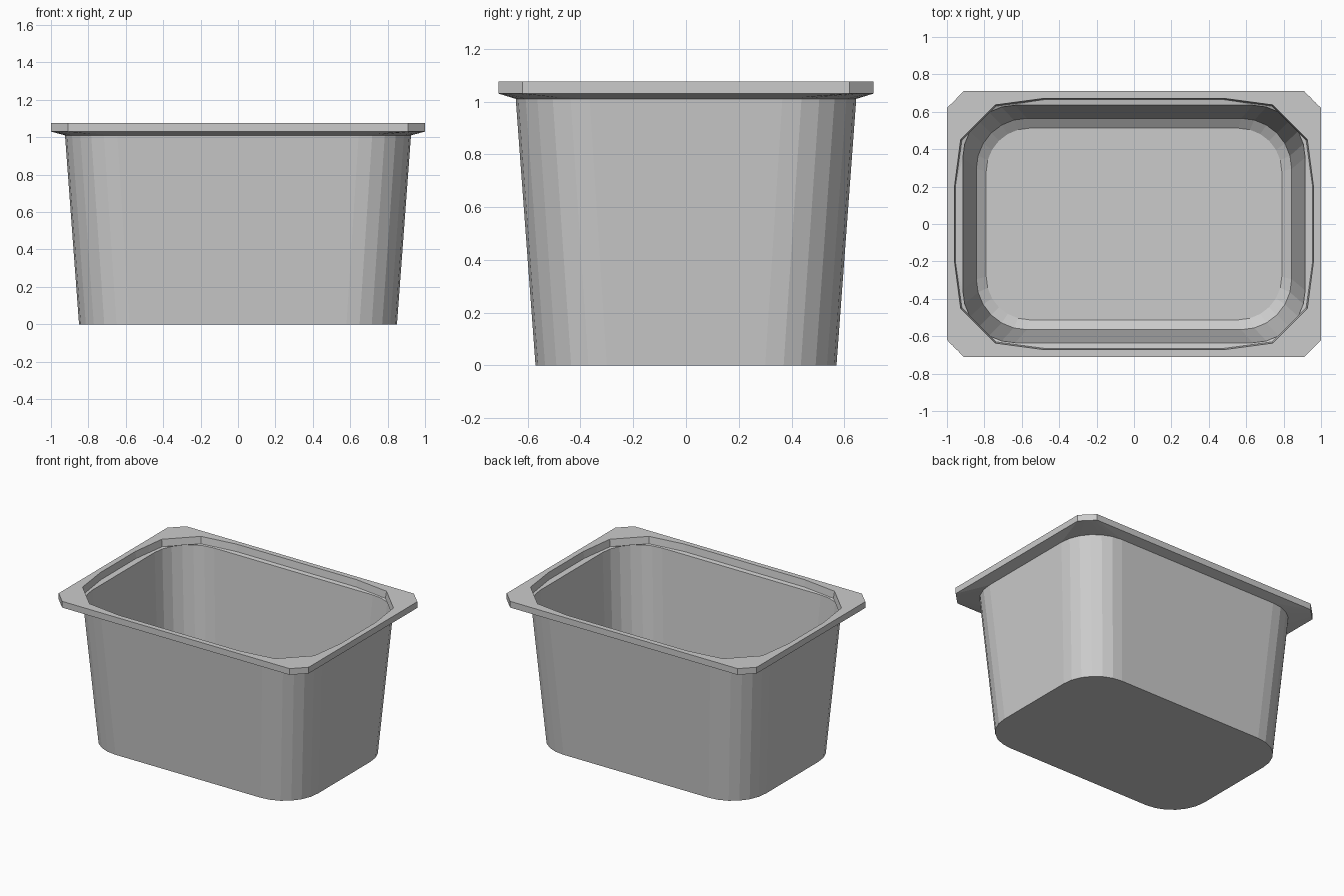
import bpy, bmesh
from math import sin, cos, pi

if "Cube" in bpy.data.objects:
    bpy.data.objects.remove(bpy.data.objects["Cube"])

STEPS = 6  # segments in every corner


def arc(hx, hy, r):
    """Rounded corner in the +x +y quadrant."""
    return [(hx - r + r * cos(pi / 2 * i / STEPS),
             hy - r + r * sin(pi / 2 * i / STEPS)) for i in range(STEPS + 1)]


def facets(*pts):
    """Faceted corner: split each edge so that it has STEPS segments."""
    k = STEPS // (len(pts) - 1)
    out = [pts[0]]
    for (ax, ay), (bx, by) in zip(pts, pts[1:]):
        out += [(ax + (bx - ax) * i / k, ay + (by - ay) * i / k)
                for i in range(1, k + 1)]
    return out


def ring(bm, corner, z):
    """Mirror one corner into all four quadrants, as one closed ring."""
    back = corner[::-1]
    pts = (corner + [(-x, y) for x, y in back]
           + [(-x, -y) for x, y in corner] + [(x, -y) for x, y in back])
    return [bm.verts.new((x, y, z)) for x, y in pts]


# Rings from the outside bottom, over the flange, down to the inside floor
sections = [
    (arc(0.85, 0.57, 0.27), 0.0),                 # foot
    (arc(0.925, 0.645, 0.28), 1.01),              # top of outer wall
    (facets((1.0, 0.62), (0.91, 0.71)), 1.03),    # flange underside
    (facets((1.0, 0.62), (0.91, 0.71)), 1.075),   # flange top edge
    (facets((0.96, 0.2), (0.927, 0.452), (0.742, 0.637), (0.48, 0.672)), 1.075),
    (facets((0.955, 0.2), (0.92, 0.448), (0.738, 0.63), (0.48, 0.665)), 1.025),
    (arc(0.915, 0.635, 0.28), 1.02),              # lid ledge
    (arc(0.843, 0.565, 0.27), 0.05),              # inner wall
    (arc(0.79, 0.512, 0.23), 0.012),              # floor edge
]

bm = bmesh.new()
rings = [ring(bm, c, z) for c, z in sections]
n = len(rings[0])
for a, b in zip(rings, rings[1:]):
    for i in range(n):
        j = (i + 1) % n
        bm.faces.new((a[i], a[j], b[j], b[i]))
bm.faces.new(rings[0][::-1])   # underside
bm.faces.new(rings[-1])        # inside floor
bmesh.ops.recalc_face_normals(bm, faces=bm.faces[:])

mesh = bpy.data.meshes.new("food_container")
bm.to_mesh(mesh)
bm.free()
bpy.context.collection.objects.link(bpy.data.objects.new("food_container", mesh))
